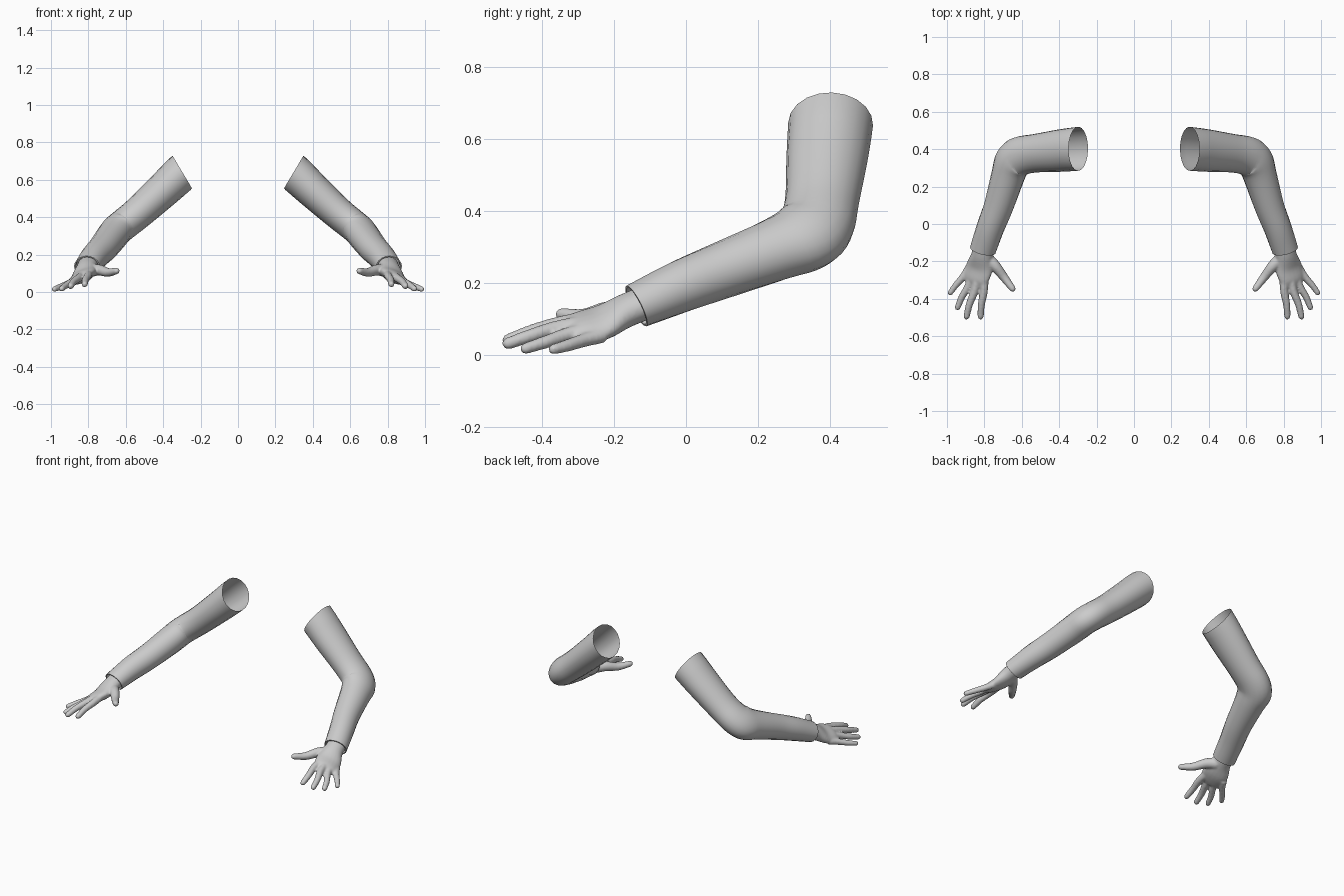
import bpy, bmesh, math
from mathutils import Vector

if "Cube" in bpy.data.objects:
    bpy.data.objects.remove(bpy.data.objects["Cube"])

grey = bpy.data.materials.new("plain grey")
grey.diffuse_color = (0.6, 0.6, 0.6, 1)
grey.use_nodes = True
grey.node_tree.nodes["Principled BSDF"].inputs["Base Color"].default_value = grey.diffuse_color


def spline(rows, steps):
    """Catmull-Rom interpolation through rows of numbers."""
    rows = [Vector(r) for r in rows]
    pts = [rows[0] * 2 - rows[1]] + rows + [rows[-1] * 2 - rows[-2]]
    out = []
    for i in range(1, len(pts) - 2):
        a, b, c, d = pts[i - 1:i + 3]
        for s in range(steps):
            t = s / steps
            out.append(0.5 * (b * 2 + (c - a) * t + (a * 2 - b * 5 + c * 4 - d) * t ** 2
                              + (b * 3 - a - c * 3 + d) * t ** 3))
    return out + [rows[-1]]


def tube(bm, rows, sides, steps, ends, start_axis=None, end_axis=None):
    """Sweep an ellipse; each row is x y z, side vector x y z, half width, half height."""
    rows = spline(rows, steps)
    centres = [Vector(r[:3]) for r in rows]
    rings, last = [], len(rows) - 1
    for i, r in enumerate(rows):
        t = (centres[min(i + 1, last)] - centres[max(i - 1, 0)]).normalized()
        if i == 0 and start_axis:
            t = Vector(start_axis).normalized()
        if i == last and end_axis:
            t = Vector(end_axis).normalized()
        u = Vector(r[3:6])
        u = (u - t * u.dot(t)).normalized()
        v = t.cross(u)
        rings.append([bm.verts.new(centres[i] + u * (r[6] * math.cos(a)) + v * (r[7] * math.sin(a)))
                      for a in (2 * math.pi * k / sides for k in range(sides))])
    for p, q in zip(rings, rings[1:]):
        for k in range(sides):
            n = (k + 1) % sides
            bm.faces.new((p[k], p[n], q[n], q[k]))
    if ends:
        bm.faces.new(rings[0][::-1])
        bm.faces.new(rings[-1])
    return rings


def finish(bm, name):
    me = bpy.data.meshes.new(name)
    bm.to_mesh(me)
    bm.free()
    me.materials.append(grey)
    for p in me.polygons:
        p.use_smooth = True
    ob = bpy.data.objects.new(name, me)
    bpy.context.collection.objects.link(ob)
    return ob


def mirror(ob):
    m = ob.modifiers.new("other side", "MIRROR")
    m.use_mirror_merge = False


# Sleeve: open at the shoulder, bent at the elbow, with a cuff at the wrist
bm = bmesh.new()
sleeve_rows = [
    (0.298, 0.402, 0.642, -0.08, 1, 0, 0.118, 0.102),
    (0.40, 0.392, 0.545, 0, 1, 0, 0.113, 0.095),
    (0.53, 0.378, 0.427, 0.1, 1, -0.1, 0.103, 0.087),
    (0.61, 0.362, 0.362, 0.35, 0.85, -0.35, 0.106, 0.085),
    (0.650, 0.328, 0.328, 0.52, 0.66, -0.54, 0.108, 0.085),
    (0.675, 0.255, 0.295, 0.65, 0.42, -0.54, 0.093, 0.084),
    (0.722, 0.10, 0.235, 0.75, 0.25, -0.45, 0.080, 0.078),
    (0.768, -0.02, 0.188, 0.85, 0.2, -0.35, 0.074, 0.072),
    (0.808, -0.138, 0.136, 0.95, 0.2, -0.25, 0.071, 0.062),
]
rings = tube(bm, sleeve_rows, 20, 4, False, (0.857, 0, -0.51), (0.2, -0.88, -0.42))
# Cuff lip folded inward
inner = rings[-1]
mid = sum((v.co for v in inner), Vector()) / len(inner)
for scale, back in ((0.90, 0.0), (0.86, 0.03)):
    lip = [bm.verts.new(mid + (v.co - mid) * scale + Vector((-0.2, 0.88, 0.42)) * back)
           for v in rings[-1]]
    for k in range(len(lip)):
        n = (k + 1) % len(lip)
        bm.faces.new((inner[k], inner[n], lip[n], lip[k]))
    inner = lip
sleeve = finish(bm, "sleeves")
mirror(sleeve)
bpy.context.view_layer.objects.active = sleeve
sleeve.select_set(True)
bpy.ops.object.shade_smooth_by_angle(angle=math.radians(50))

# Hand: palm, four fingers and thumb fused into one skin
bm = bmesh.new()
palm_rows = [
    (0.802, -0.10, 0.150, 0.95, 0.2, -0.25, 0.056, 0.046),
    (0.812, -0.17, 0.122, 0.93, 0.2, -0.3, 0.060, 0.045),
    (0.827, -0.235, 0.090, 0.88, 0.25, -0.42, 0.077, 0.037),
    (0.845, -0.295, 0.077, 0.86, 0.32, -0.42, 0.072, 0.029),
    (0.851, -0.328, 0.070, 0.86, 0.36, -0.42, 0.055, 0.018),
]
tube(bm, palm_rows, 20, 4, True)


def digit(points, r0, r1):
    """Tapered finger with a rounded tip."""
    pts = spline(points, 4)
    n = len(pts) - 1
    rows = [(*p, 0.9, 0.3, -0.35, *[r0 + (r1 - r0) * i / n] * 2) for i, p in enumerate(pts)]
    tip = pts[-1]
    d = (tip - pts[-2]).normalized()
    for f in (0.5, 0.8, 0.97):
        rows.append((*(tip + d * r1 * f), 0.9, 0.3, -0.35, *[r1 * math.sqrt(1 - f * f)] * 2))
    tube(bm, rows, 12, 1, True)


digit([(0.800, -0.28, 0.098), (0.803, -0.36, 0.084), (0.816, -0.43, 0.065), (0.820, -0.494, 0.042)], 0.024, 0.017)
digit([(0.835, -0.28, 0.088), (0.853, -0.36, 0.074), (0.880, -0.43, 0.054), (0.895, -0.494, 0.032)], 0.024, 0.017)
digit([(0.862, -0.26, 0.072), (0.885, -0.33, 0.056), (0.920, -0.39, 0.036), (0.943, -0.446, 0.018)], 0.023, 0.016)
digit([(0.880, -0.23, 0.055), (0.912, -0.28, 0.042), (0.955, -0.33, 0.026), (0.982, -0.368, 0.016)], 0.022, 0.015)
digit([(0.790, -0.18, 0.115), (0.742, -0.225, 0.118), (0.695, -0.285, 0.105), (0.650, -0.345, 0.113)], 0.036, 0.018)
hand = finish(bm, "hands")
skin = hand.modifiers.new("fuse", "REMESH")
skin.mode = "VOXEL"
skin.voxel_size = 0.006
skin.use_smooth_shade = True
soft = hand.modifiers.new("soften", "SMOOTH")
soft.factor = 0.5
soft.iterations = 5
mirror(hand)
